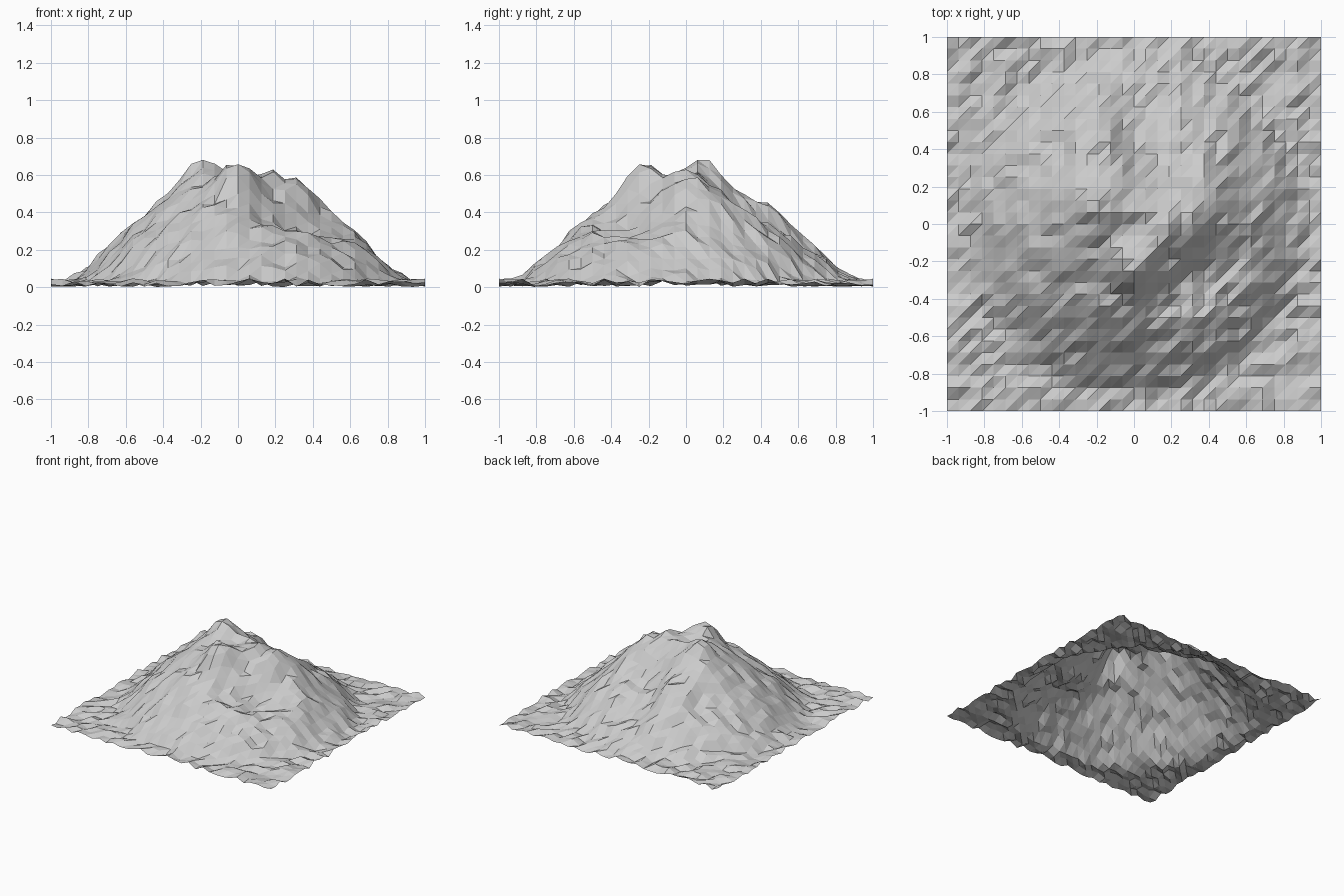
import bpy, bmesh, math, random
from mathutils import Vector, noise

if "Cube" in bpy.data.objects:
    bpy.data.objects.remove(bpy.data.objects["Cube"])

random.seed(7)
N = 32  # grid cells per side

# Local peaks, ridges and gullies: x, y, height change, radius
FEATURES = [
    (-0.22, 0.10, 0.12, 0.12),   # main summit
    (0.00, -0.25, 0.15, 0.08),   # front summit
    (0.15, -0.04, 0.04, 0.08),   # ridge running to the north-east
    (0.31, 0.03, 0.07, 0.10),
    (0.50, 0.13, 0.02, 0.10),
    (-0.21, 0.50, 0.06, 0.10),   # north spur
    (-0.40, 0.37, -0.03, 0.09),  # hollow behind the spur
    (-0.02, -0.04, -0.04, 0.08), # saddle
    (0.09, 0.32, -0.13, 0.12),   # north gully
    (0.05, 0.55, -0.10, 0.13),
    (0.22, -0.34, -0.12, 0.12),  # steep south-east face
    (0.43, -0.24, -0.11, 0.12),
    (0.62, -0.30, 0.04, 0.09),   # south-east shelf
    (0.42, -0.52, 0.02, 0.09),
    (-0.30, -0.30, -0.02, 0.12),
]


def height(x, y):
    r = math.hypot(x, y) / 0.925
    fall = max(0.0, 1 - r * r) ** 1.3
    z = 0.57 * fall
    for fx, fy, amp, rad in FEATURES:
        z += amp * math.exp(-((x - fx) ** 2 + (y - fy) ** 2) / (2 * rad * rad))
    # Broad lumps on the slopes, fine roughness everywhere
    z += 0.02 * min(1, 2 * fall) * noise.noise(Vector((x * 6, y * 6, 3.3)))
    return max(0.0, z) + random.uniform(0.005, 0.05)


# Mountain surface: open triangulated height grid
bm = bmesh.new()
grid = []
for j in range(N + 1):
    y = -1 + 2 * j / N
    grid.append([bm.verts.new((x, y, height(x, y)))
                 for x in (-1 + 2 * i / N for i in range(N + 1))])
for j in range(N):
    for i in range(N):
        a, b = grid[j][i], grid[j][i + 1]
        c, d = grid[j + 1][i + 1], grid[j + 1][i]
        bm.faces.new((a, b, c))
        bm.faces.new((a, c, d))

# Rest the surface just above the ground
low = min(v.co.z for v in bm.verts)
for v in bm.verts:
    v.co.z -= low - 0.002

mesh = bpy.data.meshes.new("mountain")
bm.to_mesh(mesh)
bm.free()
bpy.context.collection.objects.link(bpy.data.objects.new("mountain", mesh))
